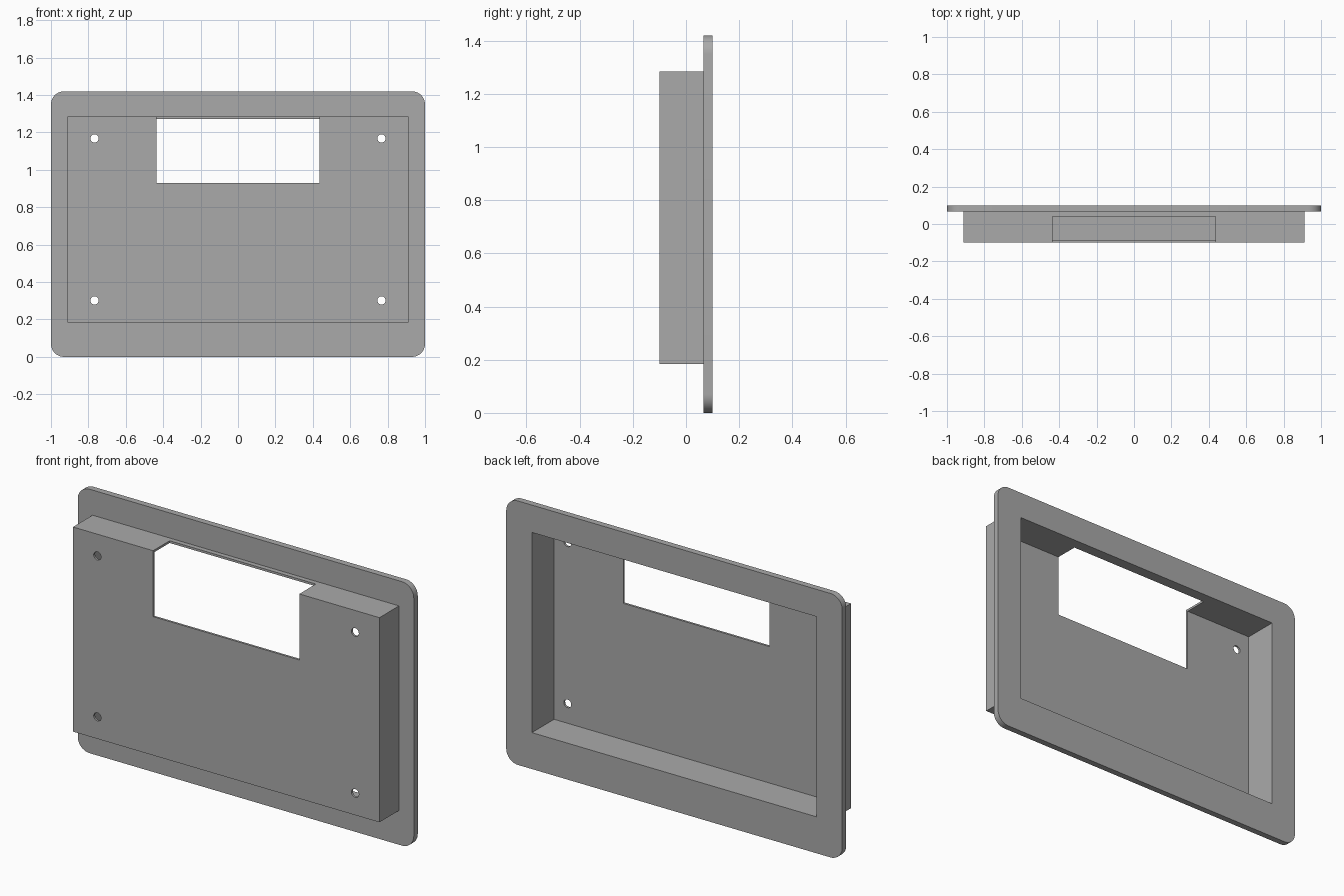
import bpy
import bmesh
from math import radians
from mathutils import Matrix, Vector

if "Cube" in bpy.data.objects:
    bpy.data.objects.remove(bpy.data.objects["Cube"], do_unlink=True)

# Overall dimensions
WIDTH, HEIGHT = 2.0, 1.42
FRONT, BACK = -0.10, 0.10
FLANGE_FRONT = 0.066
BOX_X, BOX_Z0, BOX_Z1 = 0.912, 0.184, 1.285
WALL = 0.012
CAVITY_X = 0.847
NOTCH_X, NOTCH_Z = 0.435, 0.93

grey = bpy.data.materials.new("plain grey")
grey.use_nodes = True
grey.diffuse_color = (0.4, 0.4, 0.4, 1)
grey.node_tree.nodes["Principled BSDF"].inputs["Base Color"].default_value = (0.4, 0.4, 0.4, 1)


def finish(name, bm):
    mesh = bpy.data.meshes.new(name)
    bm.to_mesh(mesh)
    bm.free()
    mesh.materials.append(grey)
    obj = bpy.data.objects.new(name, mesh)
    bpy.context.collection.objects.link(obj)
    return obj


def block(name, low, high, corner=0):
    """Box between two corners; optionally rounds the edges that run along y."""
    low, high = Vector(low), Vector(high)
    bm = bmesh.new()
    bmesh.ops.create_cube(bm, size=1)
    bmesh.ops.scale(bm, vec=high - low, verts=bm.verts)
    bmesh.ops.translate(bm, vec=(low + high) / 2, verts=bm.verts)
    if corner:
        edges = [e for e in bm.edges
                 if abs(e.verts[0].co.y - e.verts[1].co.y) > 0.001]
        bmesh.ops.bevel(bm, geom=edges, offset=corner, segments=10,
                        profile=0.5, affect='EDGES')
    return finish(name, bm)


def screw_hole(x, z):
    bm = bmesh.new()
    place = Matrix.Translation((x, FRONT, z)) @ Matrix.Rotation(radians(90), 4, 'X')
    bmesh.ops.create_cone(bm, cap_ends=True, segments=32, radius1=0.022,
                          radius2=0.022, depth=0.1, matrix=place)
    return finish("screw_hole_cutter", bm)


def combine(target, tool, operation):
    mod = target.modifiers.new(operation.lower(), 'BOOLEAN')
    mod.operation = operation
    mod.solver = 'EXACT'
    mod.object = tool
    bpy.context.view_layer.objects.active = target
    bpy.ops.object.modifier_apply(modifier=mod.name)
    bpy.data.objects.remove(tool, do_unlink=True)


# Rounded flange joined to the shallow box in front of it
housing = block("bezel_housing", (-WIDTH / 2, FLANGE_FRONT, 0),
                (WIDTH / 2, BACK, HEIGHT), corner=0.07)
combine(housing, block("box", (-BOX_X, FRONT, BOX_Z0),
                       (BOX_X, 0.085, BOX_Z1)), 'UNION')

# Cavity open to the back
combine(housing, block("cavity_cutter", (-CAVITY_X, FRONT + WALL, BOX_Z0 + WALL),
                       (CAVITY_X, BACK + 0.1, BOX_Z1 - WALL)), 'DIFFERENCE')

# Window notch through the front panel and the top wall
combine(housing, block("notch_cutter", (-NOTCH_X, FRONT - 0.1, NOTCH_Z),
                       (NOTCH_X, 0.04, BOX_Z1 + 0.05)), 'DIFFERENCE')

# Four screw holes in the front panel
for x in (-0.767, 0.767):
    for z in (0.302, 1.168):
        combine(housing, screw_hole(x, z), 'DIFFERENCE')

bpy.ops.object.select_all(action='DESELECT')
housing.select_set(True)
bpy.context.view_layer.objects.active = housing
bpy.ops.object.shade_smooth_by_angle(angle=radians(30))
